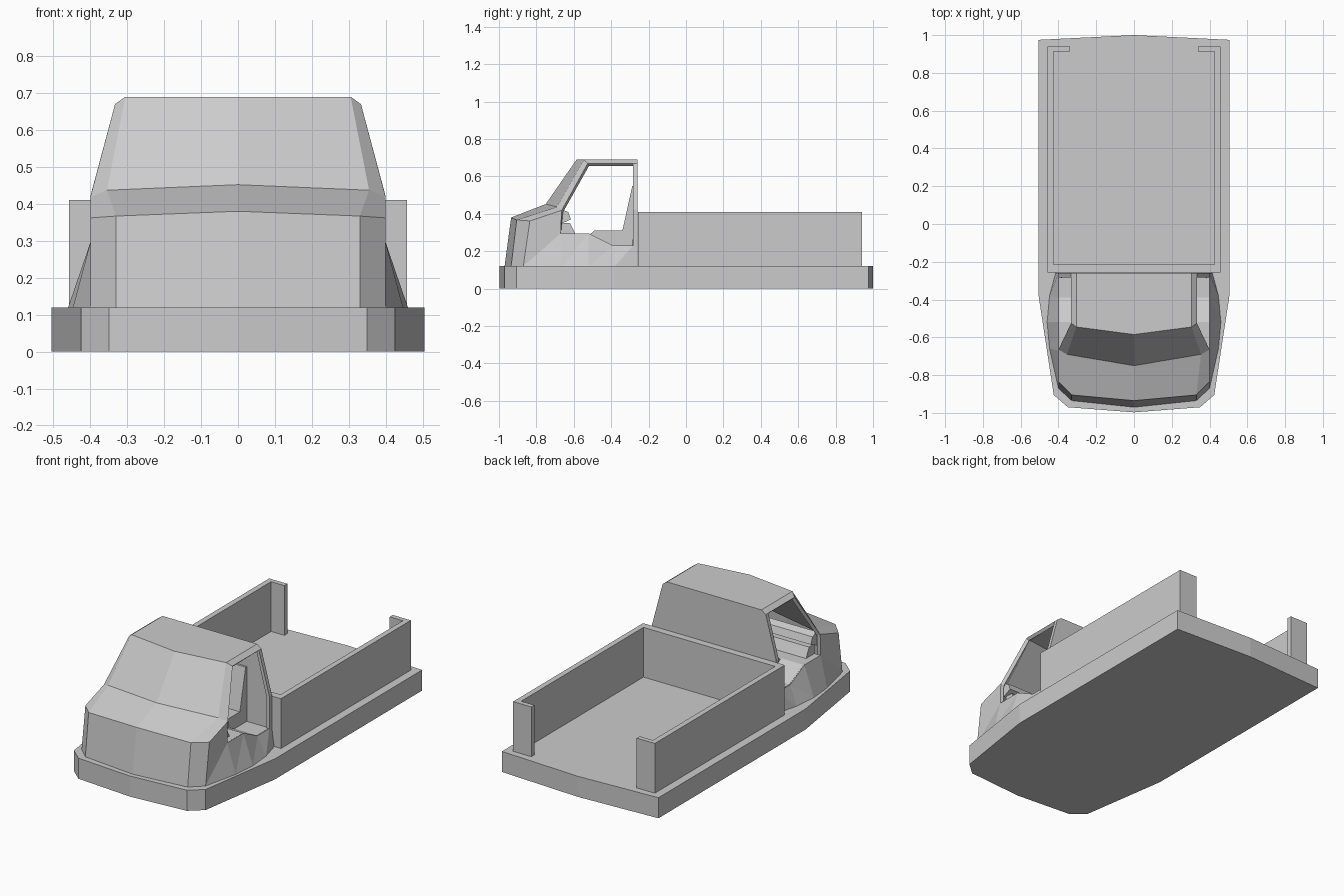
import bpy, bmesh
from mathutils import Vector

if "Cube" in bpy.data.objects:
    bpy.data.objects.remove(bpy.data.objects["Cube"])


def make_object(name, bm):
    mesh = bpy.data.meshes.new(name)
    bm.to_mesh(mesh)
    bm.free()
    obj = bpy.data.objects.new(name, mesh)
    bpy.context.collection.objects.link(obj)
    return obj


def prism(name, points, offset):
    """Extrude a closed planar outline along the offset vector."""
    bm = bmesh.new()
    face = bm.faces.new([bm.verts.new(p) for p in points])
    res = bmesh.ops.extrude_face_region(bm, geom=[face], use_keep_orig=True)
    moved = [v for v in res["geom"] if isinstance(v, bmesh.types.BMVert)]
    bmesh.ops.translate(bm, verts=moved, vec=Vector(offset))
    bmesh.ops.recalc_face_normals(bm, faces=bm.faces)
    return make_object(name, bm)


def plan(name, half, z0, z1):
    """Prism from a half outline (x, y), mirrored across x = 0."""
    other = [(-x, y) for x, y in reversed(half) if x > 0]
    prism(name, [(x, y, z0) for x, y in half + other], (0, 0, z1 - z0))


def side_profile(name, pts, half_width):
    """Prism from a side profile (y, z), centred on x = 0."""
    prism(name, [(-half_width, y, z) for y, z in pts], (2 * half_width, 0, 0))


# Chassis slab with tapered, slightly pointed nose
plan("chassis", [(0, -0.997), (0.35, -0.97), (0.425, -0.905), (0.505, -0.38),
                 (0.505, 0.975), (0, 1.0)], 0, 0.12)

# Cargo bed walls, open at the tail between two short returns
plan("bed_walls", [(0.457, -0.257), (0.457, 0.94), (0.34, 0.94), (0.34, 0.912),
                   (0.425, 0.912), (0.425, -0.215)], 0.12, 0.41)

# Cab shell, right half: c = centre line, f = front/roof edge, s = side,
# w = window opening, b = fender foot
V = {
    "c0": (0, -.97, .12), "c1": (0, -.935, .38), "c2": (0, -.75, .452),
    "c3": (0, -.585, .69), "c4": (0, -.26, .69), "c5": (0, -.26, .12),
    "f0": (.33, -.935, .12), "f1": (.33, -.905, .367), "f2": (.355, -.69, .437),
    "f3": (.305, -.545, .69), "f4": (.305, -.26, .69),
    "s0": (.40, -.87, .12), "s1": (.40, -.835, .362), "s2": (.40, -.665, .418),
    "s3": (.333, -.525, .67), "s4": (.333, -.26, .67), "s5": (.40, -.26, .42),
    "s6": (.40, -.26, .23),
    "w0": (.40, -.67, .295), "w1": (.40, -.52, .295), "w2": (.40, -.39, .23),
    "w3": (.40, -.283, .23), "w4": (.40, -.283, .42), "w5": (.333, -.283, .67),
    "b1": (.447, -.66, .12), "b2": (.46, -.52, .12), "b3": (.447, -.38, .12),
    "b4": (.415, -.26, .12),
}
FACES = [
    "c0 f0 f1 c1", "c1 f1 f2 c2", "c2 f2 f3 c3", "c3 f3 f4 c4",
    "f0 s0 s1 f1", "f1 s1 s2 f2", "f2 s2 s3 f3", "f3 s3 w5 s4 f4",
    "s4 w5 w4 s5", "s5 w4 w3 s6", "s0 w0 s2 s1",
    "s0 b1 w0", "b1 w1 w0", "b1 b2 w1", "b2 w2 w1", "b2 b3 w2", "b3 w3 w2",
    "b3 b4 s6 w3", "c4 f4 s4 s5 s6 b4 c5",
]
bm = bmesh.new()
verts = {k: bm.verts.new(p) for k, p in V.items()}
for f in FACES:
    bm.faces.new([verts[k] for k in f.split()])
cab = make_object("cab_shell", bm)
mirror = cab.modifiers.new("mirror", "MIRROR")
mirror.use_clip = True
solid = cab.modifiers.new("thickness", "SOLIDIFY")
solid.thickness = 0.02
solid.offset = -1

# Cab interior: stepped floor, bench seat, dashboard, toe board
side_profile("cab_floor", [(-.27, .12), (-.27, .23), (-.39, .23), (-.52, .294),
                           (-.67, .294), (-.67, .12)], 0.395)
side_profile("seat", [(-.275, .55), (-.287, .55), (-.34, .31), (-.49, .31),
                      (-.52, .285), (-.52, .2), (-.275, .2)], 0.25)
side_profile("dashboard", [(-.67, .425), (-.63, .41), (-.615, .37), (-.67, .345)], 0.375)
side_profile("toe_board", [(-.67, .35), (-.62, .35), (-.59, .29), (-.67, .29)], 0.36)
